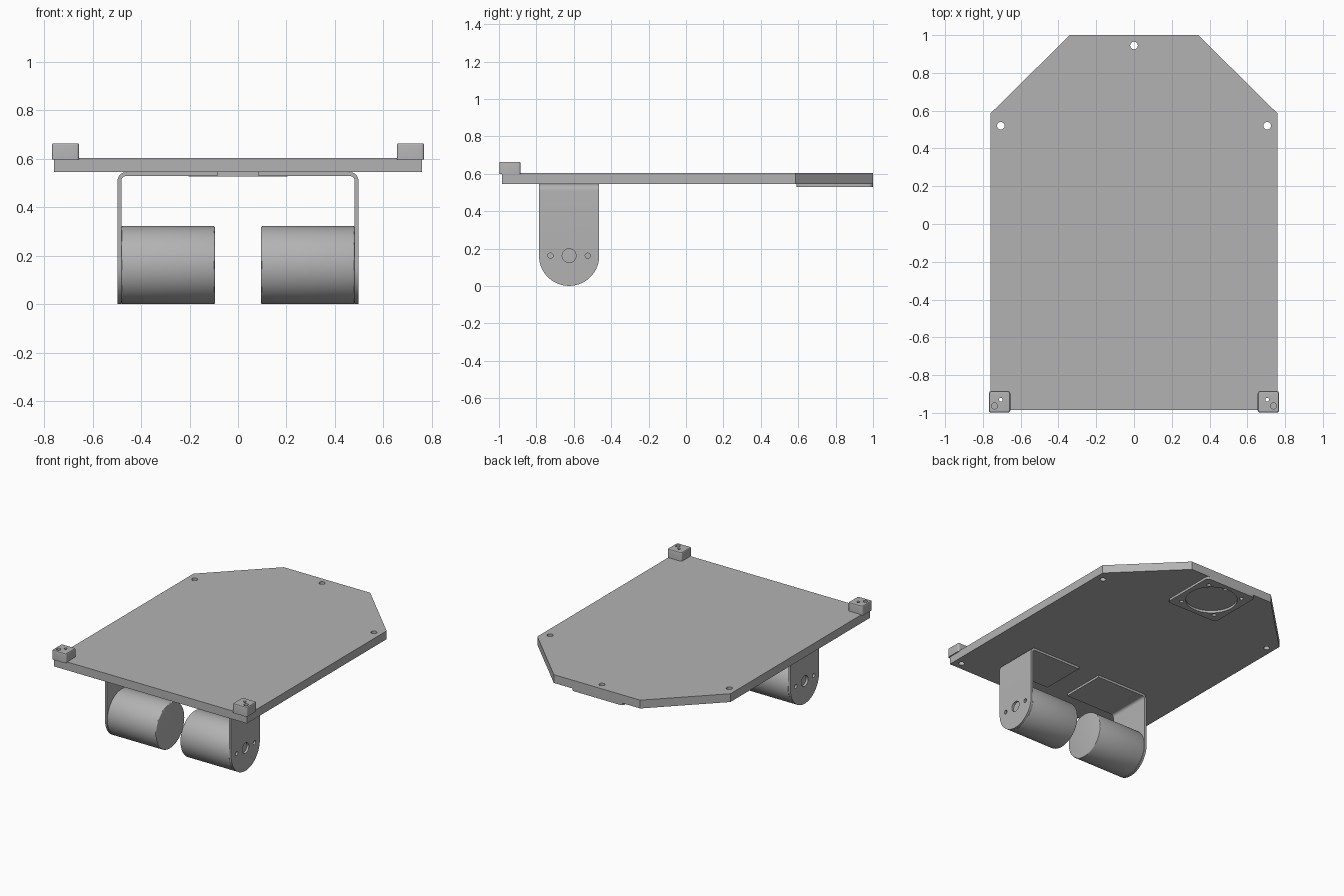
import bpy, bmesh, math
from mathutils import Matrix, Vector

if "Cube" in bpy.data.objects:
    bpy.data.objects.remove(bpy.data.objects["Cube"])

grey = bpy.data.materials.new("plain_grey")
grey.use_nodes = True
TONE = (0.45, 0.45, 0.45, 1)
grey.diffuse_color = TONE
grey.node_tree.nodes["Principled BSDF"].inputs["Base Color"].default_value = TONE


def finish(name, bm):
    bmesh.ops.recalc_face_normals(bm, faces=bm.faces)
    mesh = bpy.data.meshes.new(name)
    bm.to_mesh(mesh)
    bm.free()
    mesh.materials.append(grey)
    obj = bpy.data.objects.new(name, mesh)
    bpy.context.collection.objects.link(obj)
    return obj


def prism(points, direction):
    """Extrude a closed planar outline."""
    bm = bmesh.new()
    face = bm.faces.new([bm.verts.new(p) for p in points])
    side = bmesh.ops.extrude_face_region(bm, geom=[face])["geom"]
    bmesh.ops.translate(bm, vec=direction, verts=[v for v in side if isinstance(v, bmesh.types.BMVert)])
    return bm


def box(x0, x1, y0, y1, z0, z1):
    return prism([(x0, y0, z0), (x1, y0, z0), (x1, y1, z0), (x0, y1, z0)], (0, 0, z1 - z0))


def bevel_where(bm, rule, offset, segments):
    edges = [e for e in bm.edges if rule(e.verts[0].co, e.verts[1].co)]
    bmesh.ops.bevel(bm, geom=edges, offset=offset, segments=segments, profile=0.5, affect="EDGES")


def upright(a, b):
    return abs(a.z - b.z) > 0.01


def cylinder(centre, radius, length, axis="Z", sides=32):
    bm = bmesh.new()
    turn = Matrix.Rotation(math.pi / 2, 4, "Y") if axis == "X" else Matrix()
    bmesh.ops.create_cone(bm, cap_ends=True, segments=sides, radius1=radius, radius2=radius,
                          depth=length, matrix=Matrix.Translation(centre) @ turn)
    return bm


def drill(obj, holes, axis="Z"):
    """Cut round holes given as (centre, radius, length)."""
    for centre, radius, length in holes:
        cutter = finish("hole_cutter", cylinder(centre, radius, length, axis, 48))
        cutter.hide_render = True
        mod = obj.modifiers.new("hole", "BOOLEAN")
        mod.operation, mod.solver, mod.object = "DIFFERENCE", "EXACT", cutter
        bpy.context.view_layer.update()
        result = bpy.data.meshes.new_from_object(obj.evaluated_get(bpy.context.evaluated_depsgraph_get()))
        obj.modifiers.clear()
        obj.data = result
        bpy.data.objects.remove(cutter)


def smooth(obj):
    bpy.ops.object.select_all(action="DESELECT")
    obj.select_set(True)
    bpy.context.view_layer.objects.active = obj
    bpy.ops.object.shade_smooth_by_angle(angle=math.radians(30))


BOTTOM, TOP = 0.545, 0.604
SIDES = (("right", -1), ("left", 1))

# Deck with clipped rear corners
half = [(0.76, -0.985), (0.76, 0.585), (0.34, 1.0)]
outline = half + [(-x, y) for x, y in reversed(half)]
deck = finish("deck", prism([(x, y, BOTTOM) for x, y in outline], (0, 0, TOP - BOTTOM)))
spots = [(0.705, 0.52), (-0.705, 0.52), (0.705, -0.93), (-0.705, -0.93), (0, 0.945)]
drill(deck, [(Vector((x, y, 0.575)), 0.02, 0.2) for x, y in spots])
smooth(deck)

# Square caster mount under the rear edge
bm = box(-0.205, 0.205, 0.59, 1.0, 0.528, BOTTOM)
bevel_where(bm, upright, 0.025, 6)
mount = finish("caster_mount", bm)
drill(mount, [(Vector((0.14 * i, 0.795 + 0.14 * j, 0.535)), 0.014, 0.1) for i in (-1, 1) for j in (-1, 1)])
drill(mount, [(Vector((0, 0.795, 0.535)), 0.17, 0.1)])
smooth(mount)

AXLE_Y, AXLE_Z, RADIUS = -0.625, 0.162, 0.161
WALL, OUTER, BEND = 0.016, 0.497, 0.035

for label, s in SIDES:
    # Corner block with rounded sides and top
    bm = box(*sorted((s * 0.655, s * 0.768)), -0.998, -0.885, 0.598, 0.664)
    bevel_where(bm, upright, 0.012, 5)
    bevel_where(bm, lambda a, b: min(a.z, b.z) > 0.66, 0.006, 3)
    block = finish(label + "_corner_block", bm)
    drill(block, [(Vector((s * 0.705, -0.93, 0.63)), 0.01, 0.2),
                  (Vector((s * 0.738, -0.963, 0.63)), 0.016, 0.2)])
    smooth(block)

    # Bent sheet bracket: flange, bend, then round-ended wall
    def arc(r):
        cx, cz = OUTER - BEND, BOTTOM - BEND
        return [(cx + r * math.sin(t * math.pi / 16), cz + r * math.cos(t * math.pi / 16)) for t in range(9)]
    strip = [(0.085, BOTTOM)] + arc(BEND) + [(OUTER, 0.001), (OUTER - WALL, 0.001)]
    strip += arc(BEND - WALL)[::-1] + [(0.085, BOTTOM - WALL)]
    bm = prism([(s * x, AXLE_Y - RADIUS, z) for x, z in strip], (0, 2 * RADIUS, 0))
    bevel_where(bm, lambda a, b: max(a.z, b.z) < 0.01 and abs(a.x - b.x) > 0.01, RADIUS - 0.0005, 24)
    bracket = finish(label + "_motor_bracket", bm)
    wall_x = s * (OUTER - WALL / 2)
    drill(bracket, [(Vector((wall_x, AXLE_Y + dy, AXLE_Z)), r, 0.05)
                    for dy, r in ((0, 0.037), (-0.1, 0.014), (0.1, 0.014))], "X")
    smooth(bracket)

    # Motor barrel with softened rims
    bm = cylinder(Vector((s * 0.288, AXLE_Y, AXLE_Z)), RADIUS, 0.386, "X", 64)
    bevel_where(bm, lambda a, b: abs(a.x - b.x) < 0.01, 0.006, 3)
    smooth(finish(label + "_motor", bm))
